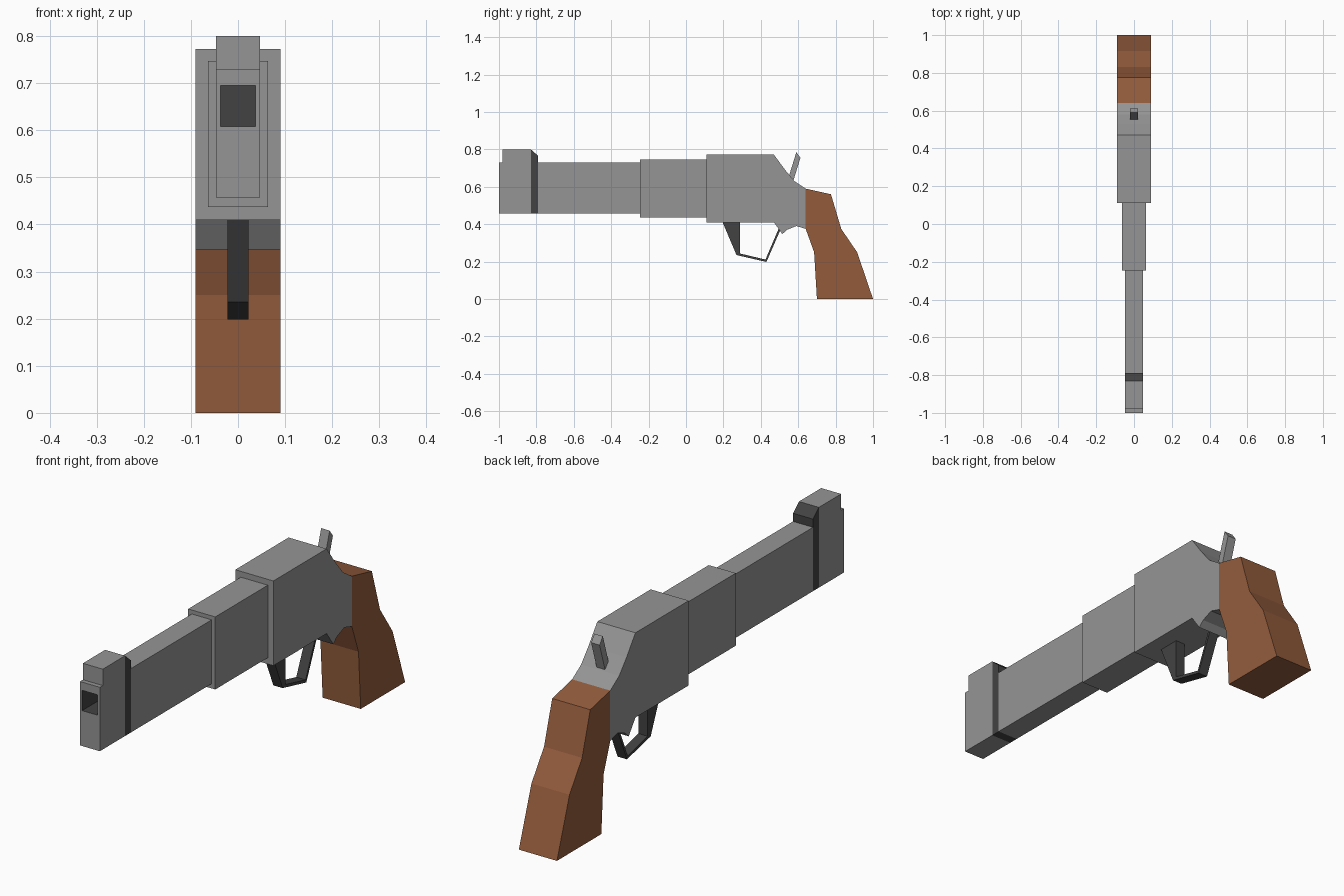
import bpy, bmesh

cube = bpy.data.objects.get("Cube")
if cube:
    bpy.data.objects.remove(cube, do_unlink=True)


def material(name, rgb):
    mat = bpy.data.materials.new(name)
    mat.use_nodes = True
    mat.diffuse_color = (*rgb, 1)
    mat.node_tree.nodes["Principled BSDF"].inputs["Base Color"].default_value = (*rgb, 1)
    return mat


STEEL = material("grey steel", (0.30, 0.30, 0.30))
DARK = material("dark steel", (0.055, 0.055, 0.055))
WOOD = material("brown wood", (0.295, 0.108, 0.046))


def slab(name, profile, half_width, *mats, edit=None):
    """Extrude a (y, z) side profile across x."""
    bm = bmesh.new()
    face = bm.faces.new([bm.verts.new((-half_width, y, z)) for y, z in profile])
    side = bmesh.ops.extrude_face_region(bm, geom=[face])["geom"]
    moved = [v for v in side if isinstance(v, bmesh.types.BMVert)]
    bmesh.ops.translate(bm, verts=moved, vec=(2 * half_width, 0, 0))
    bmesh.ops.recalc_face_normals(bm, faces=bm.faces[:])
    if edit:
        edit(bm)
    mesh = bpy.data.meshes.new(name)
    bm.to_mesh(mesh)
    bm.free()
    for mat in mats:
        mesh.materials.append(mat)
    obj = bpy.data.objects.new(name, mesh)
    bpy.context.collection.objects.link(obj)
    return obj


def rect(y0, y1, z0, z1):
    return [(y0, z0), (y1, z0), (y1, z1), (y0, z1)]


def cut_bore(bm):
    """Sink a square dark bore into the front face."""
    front = min(bm.faces, key=lambda f: f.calc_center_median().y)
    bmesh.ops.inset_individual(bm, faces=[front], thickness=0.01)
    mid = front.calc_center_median().z
    for v in front.verts:
        v.co.x = 0.037 if v.co.x > 0 else -0.037
        v.co.z = 0.695 if v.co.z > mid else 0.608
    geom = bmesh.ops.extrude_discrete_faces(bm, faces=[front])["faces"]
    floor = geom[0]
    for v in floor.verts:
        v.co.y += 0.12
    floor.material_index = 1
    for edge in floor.edges:
        for f in edge.link_faces:
            f.material_index = 1


# Barrel and muzzle
BARREL = 0.047
slab("muzzle", [(-1, 0.457), (-0.83, 0.457), (-0.83, 0.80), (-0.98, 0.80),
                (-0.98, 0.73), (-1, 0.73)], BARREL, STEEL, DARK, edit=cut_bore)
slab("barrel_band", [(-0.83, 0.457), (-0.79, 0.457), (-0.79, 0.765), (-0.83, 0.80)],
     BARREL, DARK)
slab("barrel", rect(-0.79, -0.245, 0.457, 0.73), BARREL, STEEL)
slab("fore_end", rect(-0.245, 0.11, 0.437, 0.747), 0.064, STEEL)

# Receiver and hammer
slab("receiver", [(0.11, 0.41), (0.47, 0.41), (0.515, 0.347), (0.54, 0.37),
                  (0.59, 0.39), (0.64, 0.375), (0.64, 0.59), (0.58, 0.63),
                  (0.53, 0.69), (0.47, 0.772), (0.11, 0.772)], 0.09, STEEL)
slab("hammer", [(0.545, 0.64), (0.57, 0.62), (0.612, 0.755), (0.59, 0.785)], 0.02, STEEL)

# Trigger guard with its solid front web
slab("trigger_guard", [(0.195, 0.412), (0.27, 0.235), (0.43, 0.198), (0.507, 0.375),
                       (0.495, 0.375), (0.425, 0.211), (0.29, 0.243), (0.29, 0.412)],
     0.022, DARK)

# Grip
slab("grip", [(0.64, 0.59), (0.64, 0.375), (0.685, 0.25), (0.70, 0), (1, 0),
              (0.915, 0.25), (0.83, 0.375), (0.775, 0.56)], 0.09, WOOD)
